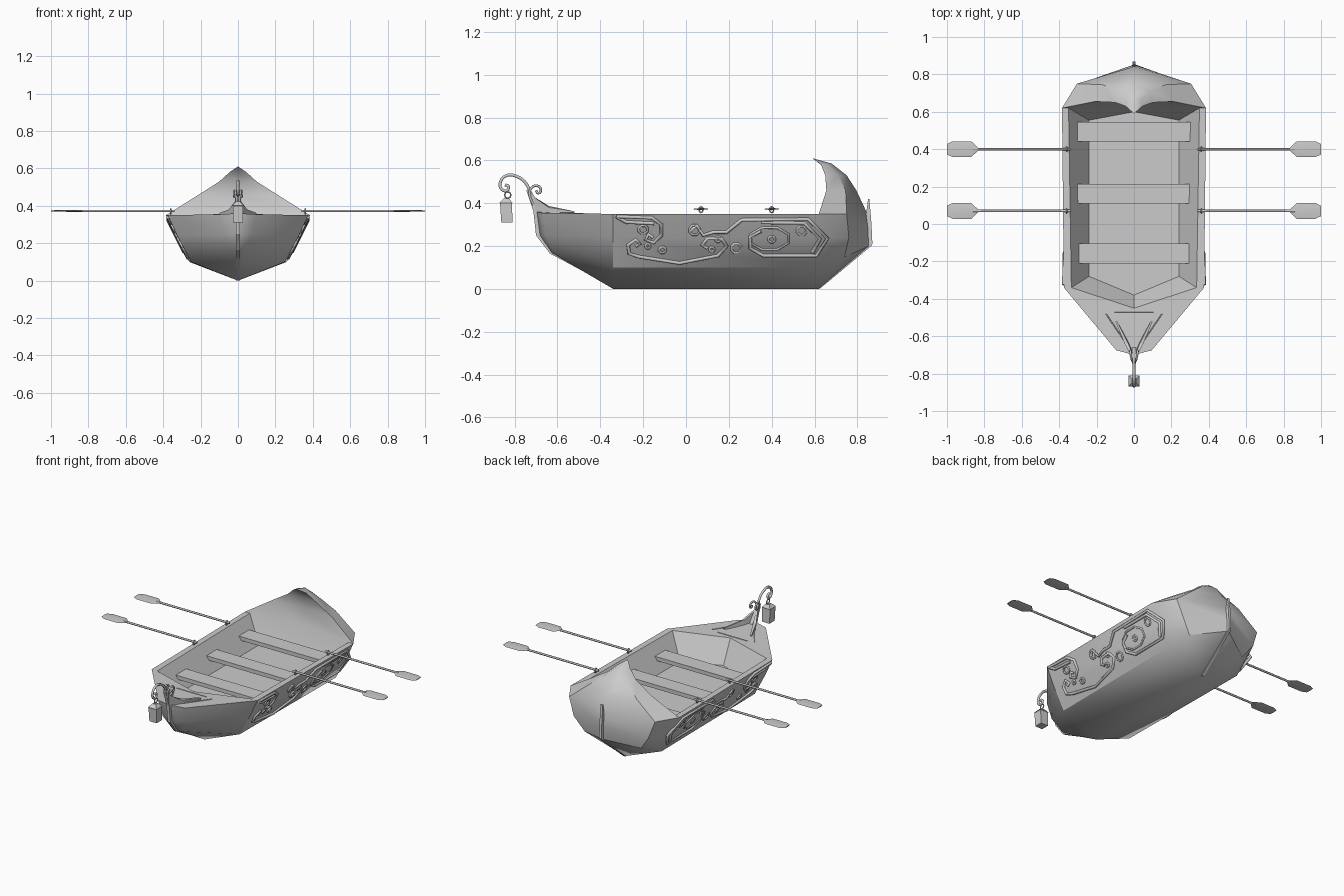
import bpy, bmesh, math
from mathutils import Vector

if "Cube" in bpy.data.objects:
    bpy.data.objects.remove(bpy.data.objects["Cube"])

grey = bpy.data.materials.new("plain_grey")
grey.diffuse_color = (0.6, 0.6, 0.6, 1)
grey.use_nodes = True
grey.node_tree.nodes["Principled BSDF"].inputs["Base Color"].default_value = grey.diffuse_color


def make(name, faces, mirror=False, smooth=None):
    """Build one object from faces given as coordinate lists."""
    bm = bmesh.new()
    for f in faces:
        for s in ((1, -1) if mirror else (1,)):
            pts = [Vector((p[0] * s, p[1], p[2])) for p in f]
            pts = [p for i, p in enumerate(pts) if (p - pts[i - 1]).length > 1e-6]
            if len(pts) > 2:
                bm.faces.new([bm.verts.new(p) for p in pts[::s]])
    bmesh.ops.remove_doubles(bm, verts=bm.verts, dist=1e-4)
    bmesh.ops.recalc_face_normals(bm, faces=bm.faces)
    me = bpy.data.meshes.new(name)
    bm.to_mesh(me)
    bm.free()
    ob = bpy.data.objects.new(name, me)
    bpy.context.collection.objects.link(ob)
    me.materials.append(grey)
    if smooth:
        bpy.ops.object.select_all(action='DESELECT')
        ob.select_set(True)
        bpy.context.view_layer.objects.active = ob
        bpy.ops.object.shade_smooth_by_angle(angle=math.radians(smooth))
    return ob


def loft(rows, closed=False):
    out = []
    for a, b in zip(rows, rows[1:]):
        n = len(a)
        for i in range(n if closed else n - 1):
            j = (i + 1) % n
            out.append([a[i], a[j], b[j], b[i]])
    return out


def prism(outline, axis, lo, hi):
    """Outline in the two other axes, extruded along one axis."""
    def put(p, h):
        q = list(p)
        q.insert(axis, h)
        return q
    a, b = [put(p, lo) for p in outline], [put(p, hi) for p in outline]
    return [a, b] + loft([a, b], True)


def box(x0, x1, y0, y1, z0, z1):
    return prism([(x0, y0), (x1, y0), (x1, y1), (x0, y1)], 2, z0, z1)


def tube(name, paths, r, cyclic=False, order=1, mirror=False, res=1):
    """Round rods along 3D paths, as one mesh object."""
    cu = bpy.data.curves.new(name, 'CURVE')
    cu.dimensions = '3D'
    cu.bevel_depth = r
    cu.bevel_resolution = res
    cu.use_fill_caps = True
    for path in paths:
        for s in ((1, -1) if mirror else (1,)):
            sp = cu.splines.new('BEZIER' if order > 1 else 'POLY')
            if order > 1:
                sp.resolution_u = 4
                sp.bezier_points.add(len(path) - 1)
                for b, p in zip(sp.bezier_points, path):
                    b.co = (p[0] * s, p[1], p[2])
                    b.handle_left_type = b.handle_right_type = 'AUTO'
            else:
                sp.points.add(len(path) - 1)
                for b, p in zip(sp.points, path):
                    b.co = (p[0] * s, p[1], p[2], 1)
            sp.use_cyclic_u = cyclic
    cu.materials.append(grey)
    ob = bpy.data.objects.new(name, cu)
    bpy.context.collection.objects.link(ob)
    bpy.ops.object.select_all(action='DESELECT')
    ob.select_set(True)
    bpy.context.view_layer.objects.active = ob
    bpy.ops.object.convert(target='MESH')
    return bpy.context.object


# Hull shell: columns from rim to keel, bow centre to stern centre
C = [(0, -.70, .36), (0, -.685, .25), (0, -.63, .17), (0, -.34, 0)]
D = [(.095, -.675, .355), (.075, -.655, .25), (.035, -.615, .165), (0, -.34, 0)]
F = [(.375, -.34, .35), (.325, -.34, .24), (.25, -.34, .10), (0, -.34, 0)]
A = [(.385, .62, .35), (.335, .62, .24), (.26, .62, .10), (0, .62, 0)]
B = [(.305, .75, .35), (.265, .76, .24), (.20, .74, .15), (0, .62, 0)]
S = [(0, .842, .36), (0, .852, .28), (0, .855, .20), (0, .62, 0)]
hull = loft([C, D, F, A, B, S])
# Hood rising over the stern to a forward-curling tip
tip = (0, .59, .61)
E = [A[0], (.21, .655, .46), (.10, .65, .53), (.045, .63, .58), tip]
M = [B[0], (.17, .745, .46), (.085, .71, .53), (.035, .66, .58), tip]
K = [S[0], (0, .795, .46), (0, .75, .53), (0, .68, .585), tip]
I = [(0, .65, .36), (0, .67, .46), (0, .66, .53), (0, .635, .575), tip]
hull += loft([E, M, K]) + loft([E[1:], I[1:]])
# Bow deck, gunwale, inner walls and floor
V, Fi, Ai = (0, -.45, .35), (.335, -.34, .35), (.35, .62, .35)
fl = [(0, -.38, .20), (.24, -.28, .20), (.24, .555, .20), (0, .60, .20)]
hull += [[C[0], D[0], V], [D[0], F[0], Fi, V], [F[0], A[0], Ai, Fi],
         [A[0], E[1], Ai], [Ai, E[1], I[1], I[0]]]
hull += loft([[V, Fi, Ai, I[0]], fl]) + [fl]
make("hull", hull, True, 35)

# Seats
for i, (y0, y1, w) in enumerate([(.44, .545, .31), (.11, .215, .31), (-.21, -.105, .30)]):
    make(f"seat_{i + 1}", box(-w + .005, w, y0, y1, .26, .285))

# Stern keel and fin, bow stem
make("stern_fin", prism([(.85, .19), (.870, .21), (.866, .30), (.856, .42), (.85, .42), (.838, .33)], 0, -.008, .008))
make("stern_keel", prism([(.61, .002), (.625, .001), (.870, .205), (.84, .215), (.61, .02)], 0, -.008, .008))
make("bow_stem", prism([(-.33, .002), (-.635, .165), (-.70, .25), (-.712, .36), (-.745, .46),
                        (-.73, .47), (-.70, .42), (-.66, .36), (-.62, .19), (-.33, .02)], 0, -.01, .01))

# Scrolled lantern hook, side curls and deck braces
tube("lantern_hook", [[(0, y, z) for y, z in [(-.72, .42), (-.745, .49), (-.79, .525), (-.835, .53),
     (-.866, .50), (-.86, .465), (-.835, .46), (-.83, .48), (-.845, .485)]]], .008, order=3)
tube("bow_curl", [[(.006, -.71, .39), (.010, -.73, .44), (.014, -.718, .475), (.018, -.69, .48),
     (.02, -.677, .46), (.02, -.69, .447), (.02, -.70, .46)]], .006, order=3, mirror=True)
make("deck_brace", loft([[(.0, -.715, .43), (.012, -.71, .43), (.012, -.70, .35), (0, -.70, .35)],
     [(.03, -.64, .387), (.05, -.64, .38), (.05, -.63, .35), (.03, -.63, .35)],
     [(.09, -.52, .362), (.10, -.52, .362), (.10, -.52, .35), (.09, -.52, .35)]], True), True)
tube("deck_rib", [[(.02, -.67, .356), (.15, -.48, .352)], [(0, -.47, .351), (.105, -.47, .351)]], .003, mirror=True)

# Hanging ring and tapered lantern
tube("lantern_ring", [[(0, -.832 + .015 * math.cos(a * math.pi / 4), .438 + .015 * math.sin(a * math.pi / 4))
     for a in range(8)]], .004, True)


def square(w, z, dy):
    return [(-w, -.838 - w + dy, z), (w, -.838 - w + dy, z), (w, -.838 + w + dy, z), (-w, -.838 + w + dy, z)]


sq = [square(.026, .310, .002), square(.028, .40, -.002), square(.03, .402, -.002), square(.012, .422, 0)]
make("lantern", loft(sq, True) + [sq[0], sq[-1]])

# Oars with thin blades and oarlocks
for side in (1, -1):
    for y in (.07, .40):
        tag = ("right" if side > 0 else "left") + ("_front" if y < .2 else "_rear")
        tube("oar_shaft_" + tag, [[(side * .34, y, .373), (side * .86, y, .373)]], .0065)
        rows = [[(side * x, y - w, .373), (side * x, y, .373 + t), (side * x, y + w, .373), (side * x, y, .373 - t)]
                for x, w, t in [(.835, .009, .006), (.87, .042, .005), (.97, .042, .004), (1.0, .028, .003)]]
        make("oar_blade_" + tag, loft(rows, True) + [rows[0], rows[-1]], smooth=40)
        tube("oarlock_" + tag, [[(side * .36, y + .010 * math.cos(a * math.pi / 4), .37 + .014 * math.sin(a * math.pi / 4))
             for a in range(8)]], .004, True)


# Carved side ornament, laid on the sloping hull side
def on_side(y, z):
    return (.256 + (z - .10) * .5 + .008 * (y + .34), y, z)


scrolls = [
    [(-.325, .338), (-.16, .332), (-.115, .30), (-.115, .25), (-.15, .215), (-.188, .23), (-.175, .255), (-.155, .24)],
    [(-.325, .338), (-.28, .312), (-.15, .305)],
    [(-.235, .20), (-.215, .21), (-.235, .23), (-.27, .205), (-.265, .165), (-.22, .15), (-.03, .12),
     (.15, .155), (.19, .20), (.165, .235), (.10, .235), (.075, .205), (.10, .19)],
    [(.02, .27), (.05, .295), (.08, .25), (.13, .265), (.19, .265), (.26, .322), (.57, .325), (.66, .235), (.61, .155),
     (.36, .155), (.30, .19), (.30, .245), (.35, .27)],
    [(.35, .31), (.55, .308), (.625, .235), (.59, .17)],
]
tube("side_scrolls", [[on_side(*p) for p in s] for s in scrolls], .009, mirror=True)


def ring(y, z, r, rz, n=8):
    return [on_side(y + r * math.cos((a + .5) * math.tau / n), z + rz * math.sin((a + .5) * math.tau / n))
            for a in range(n)]


rings = [(.39, .235, .095, .055), (.54, .272, .022, .022), (.235, .19, .024, .024), (.04, .275, .024, .024),
         (.15, .232, .012, .012), (.12, .185, .011, .011), (-.11, .182, .016, .014), (-.178, .20, .011, .011),
         (-.20, .277, .022, .020), (.40, .232, .015, .015)]
tube("side_rings", [ring(*r) for r in rings], .006, True, mirror=True)
